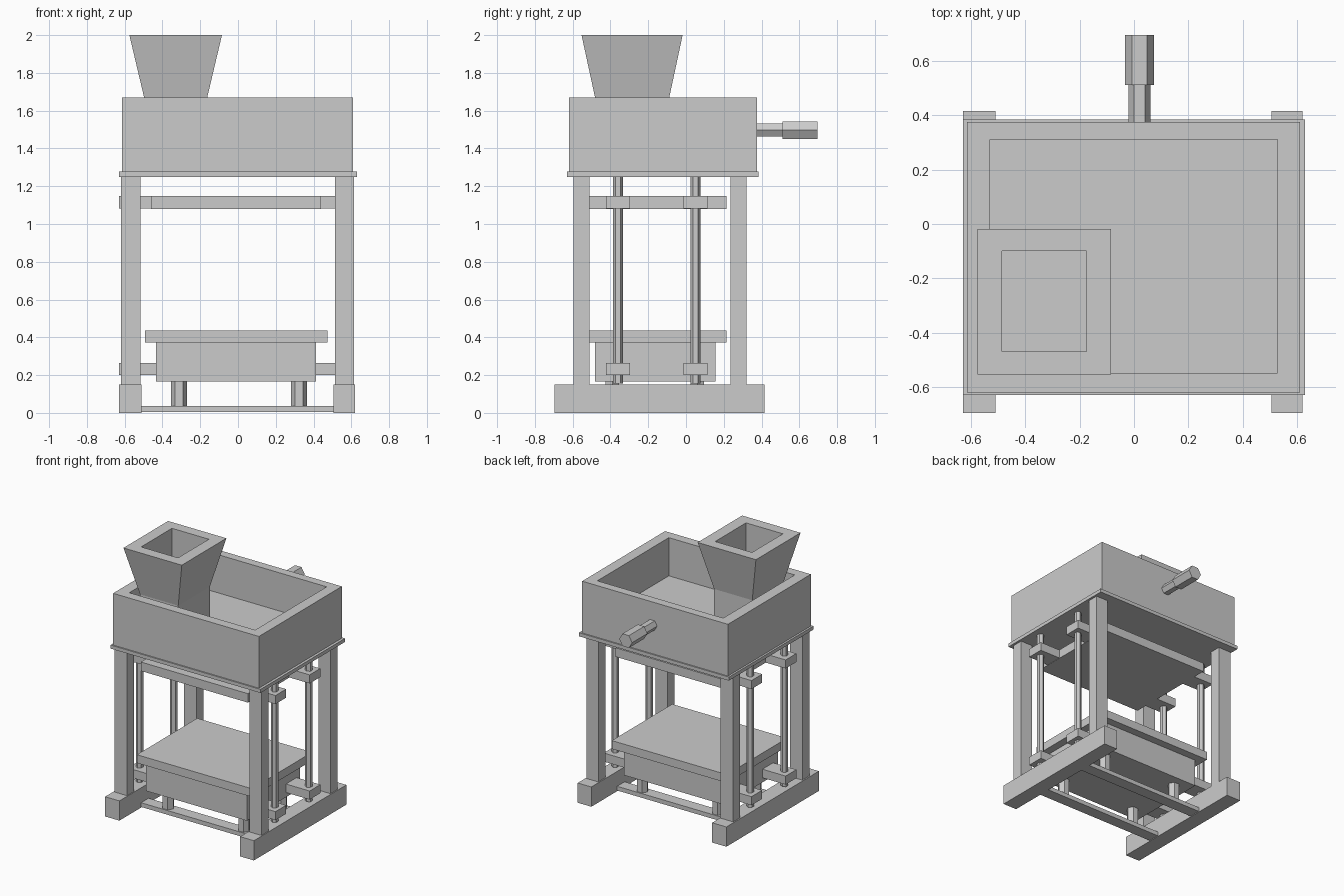
import bpy, bmesh, math
from mathutils import Matrix

if "Cube" in bpy.data.objects:
    bpy.data.objects.remove(bpy.data.objects["Cube"])


def finish(name, bm):
    bmesh.ops.recalc_face_normals(bm, faces=bm.faces[:])
    me = bpy.data.meshes.new(name)
    bm.to_mesh(me)
    bm.free()
    ob = bpy.data.objects.new(name, me)
    bpy.context.collection.objects.link(ob)
    return ob


def box(name, x0, x1, y0, y1, z0, z1):
    bm = bmesh.new()
    bmesh.ops.create_cube(bm, size=1)
    bm.transform(Matrix.Translation(((x0 + x1) / 2, (y0 + y1) / 2, (z0 + z1) / 2))
                 @ Matrix.Diagonal((x1 - x0, y1 - y0, z1 - z0, 1)))
    return finish(name, bm)


def hex_bar(name, center, r, length, rot):
    bm = bmesh.new()
    bmesh.ops.create_cone(bm, cap_ends=True, segments=6, radius1=r, radius2=r, depth=length)
    bm.transform(Matrix.Translation(center) @ rot)
    # orient so corners point along the wanted axis
    return finish(name, bm)


def rect_loft(name, rings):
    """Closed skin through rectangular rings (x0, x1, y0, y1, z), capped at both ends."""
    bm = bmesh.new()
    loops = [[bm.verts.new((x, y, z)) for x, y in ((a, c), (b, c), (b, d), (a, d))]
             for a, b, c, d, z in rings]
    for lo, hi in zip(loops, loops[1:]):
        for i in range(4):
            j = (i + 1) % 4
            bm.faces.new((lo[i], lo[j], hi[j], hi[i]))
    bm.faces.new(loops[0])
    bm.faces.new(loops[-1])
    return finish(name, bm)


def corner_angle(verts_along_x):
    # create_cone puts its first corner on the y axis
    return Matrix.Rotation(math.pi / 2 if verts_along_x else 0, 4, 'Z')


# Base feet and corner posts
for side, fx, px in (("left", (-0.63, -0.51), (-0.62, -0.515)),
                     ("right", (0.505, 0.62), (0.513, 0.613))):
    box(side + "_foot", *fx, -0.695, 0.415, 0, 0.15)
    for end, py in (("front", (-0.595, -0.51)), ("back", (0.235, 0.32))):
        box(f"{end}_{side}_post", *px, *py, 0.15, 1.25)

# Cross bars with short hexagonal legs under the lower platform
for end, y in (("front", -0.39), ("back", 0.06)):
    box(end + "_cross_bar", -0.51, 0.505, y - 0.045, y + 0.045, 0.005, 0.037)
    for side, x in (("left", -0.313), ("right", 0.323)):
        hex_bar(f"{end}_{side}_leg", (x, y, 0.1), 0.042, 0.13, corner_angle(True))

# Lower platform and upper press plate
box("platform_block", -0.435, 0.413, -0.483, 0.155, 0.165, 0.372)
box("platform_top", -0.493, 0.473, -0.51, 0.215, 0.372, 0.435)
box("press_plate", -0.46, 0.44, -0.51, 0.215, 1.08, 1.148)

# Guide rods with sliding lugs
for end, y in (("front", -0.36), ("back", 0.05)):
    for side, x, lower, upper in (("left", -0.575, (-0.63, -0.43), (-0.63, -0.455)),
                                  ("right", 0.56, (0.41, 0.612), (0.435, 0.612))):
        hex_bar(f"{end}_{side}_guide_rod", (x, y, 0.703), 0.026, 1.095, corner_angle(False))
        box(f"{end}_{side}_lower_lug", *lower, y - 0.064, y + 0.064, 0.2, 0.265)
        box(f"{end}_{side}_upper_lug", *upper, y - 0.064, y + 0.064, 1.082, 1.147)

# Deck plate and open bin
box("deck_plate", -0.63, 0.63, -0.63, 0.385, 1.25, 1.277)
outer = (-0.615, 0.61, -0.62, 0.375)
inner = (-0.53, 0.528, -0.548, 0.31)
rect_loft("bin", [(*outer, 1.277), (*outer, 1.67), (*inner, 1.67), (*inner, 1.38)])

# Feed hopper: flared outside, straight neck, straight bore
rect_loft("hopper", [(-0.49, -0.17, -0.475, -0.095, 1.38), (-0.49, -0.17, -0.475, -0.095, 1.64),
                     (-0.575, -0.085, -0.553, -0.018, 2.0), (-0.485, -0.175, -0.47, -0.1, 2.0),
                     (-0.485, -0.175, -0.47, -0.1, 1.385)])

# Handle at the back
tilt = Matrix.Rotation(math.pi / 2, 4, 'X') @ corner_angle(True)
hex_bar("handle_shaft", (0.02, 0.425, 1.497), 0.04, 0.18, tilt)
hex_bar("handle_grip", (0.02, 0.603, 1.497), 0.054, 0.184, tilt)
